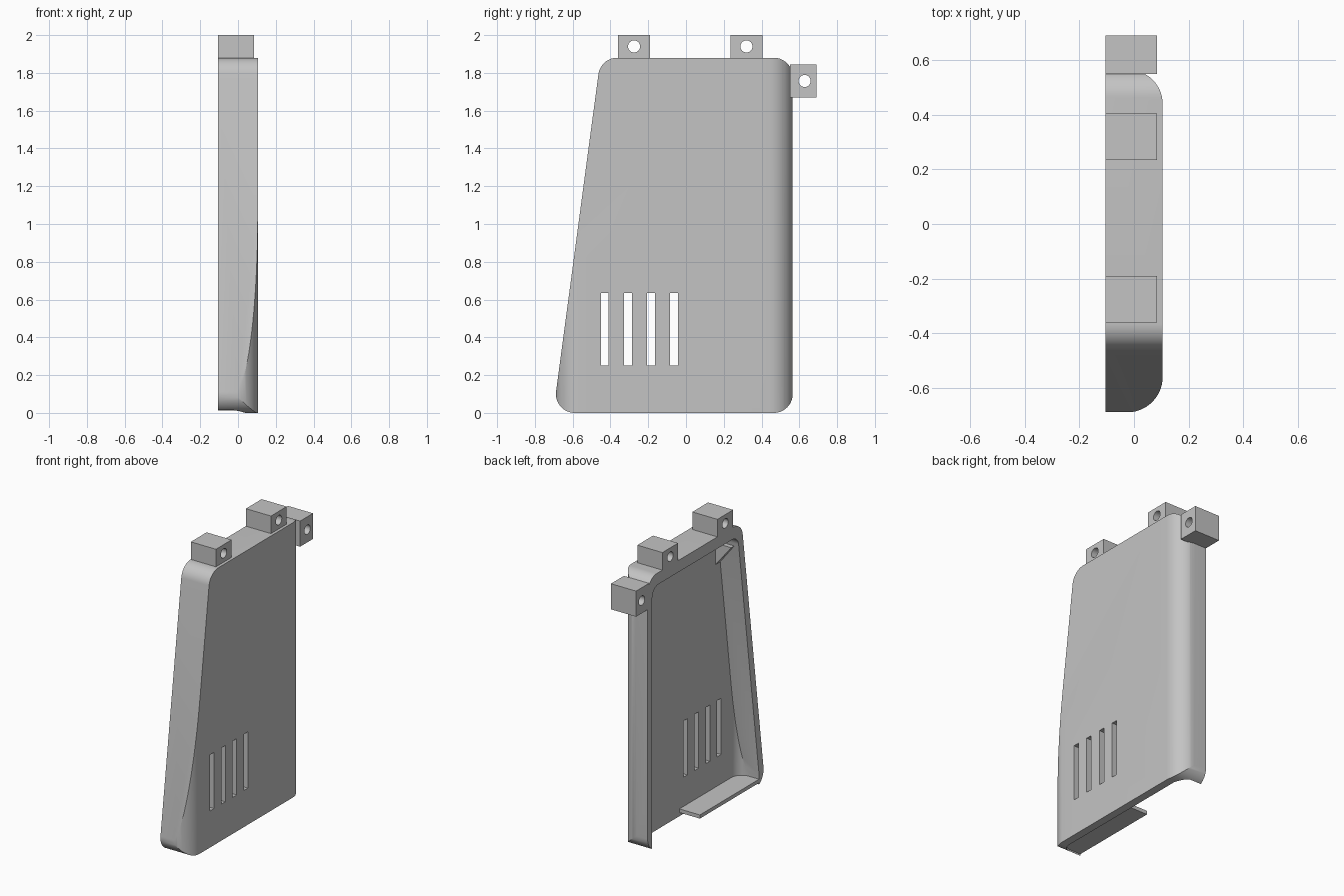
import bpy
import bmesh
import math
from mathutils import Vector

if "Cube" in bpy.data.objects:
    bpy.data.objects.remove(bpy.data.objects["Cube"], do_unlink=True)

grey = bpy.data.materials.new("plain_grey")
grey.use_nodes = True
GREY = (0.55, 0.55, 0.55, 1)
grey.diffuse_color = GREY
grey.node_tree.nodes["Principled BSDF"].inputs["Base Color"].default_value = GREY


def rounded(corners, steps=14):
    """Outline from (a, b, radius) corners, with each corner filleted."""
    points = []
    for i, (a, b, r) in enumerate(corners):
        here = Vector((a, b))
        if r == 0:
            points.append(here)
            continue
        before = (Vector(corners[i - 1][:2]) - here).normalized()
        after = (Vector(corners[(i + 1) % len(corners)][:2]) - here).normalized()
        half = before.angle(after) / 2
        centre = here + (before + after).normalized() * r / math.sin(half)
        start = here + before * r / math.tan(half) - centre
        end = here + after * r / math.tan(half) - centre
        for k in range(steps + 1):
            t = k / steps
            sweep = start.angle(end)
            points.append(centre + (start * math.sin((1 - t) * sweep)
                                    + end * math.sin(t * sweep)) / math.sin(sweep))
    return points


def prism(name, outline, axis, low, high):
    """Extrude an outline along x (outline in y, z), y (x, z) or z (x, y)."""
    place = {"x": lambda p: (low, p[0], p[1]),
             "y": lambda p: (p[0], low, p[1]),
             "z": lambda p: (p[0], p[1], low)}[axis]
    push = {"x": (1, 0, 0), "y": (0, 1, 0), "z": (0, 0, 1)}[axis]
    bm = bmesh.new()
    face = bm.faces.new([bm.verts.new(place(p)) for p in outline])
    side = bmesh.ops.extrude_face_region(bm, geom=[face])["geom"]
    moved = [v for v in side if isinstance(v, bmesh.types.BMVert)]
    bmesh.ops.translate(bm, verts=moved, vec=Vector(push) * (high - low))
    bmesh.ops.recalc_face_normals(bm, faces=bm.faces)
    mesh = bpy.data.meshes.new(name)
    bm.to_mesh(mesh)
    bm.free()
    mesh.materials.append(grey)
    obj = bpy.data.objects.new(name, mesh)
    bpy.context.collection.objects.link(obj)
    return obj


def box(name, x0, x1, y0, y1, z0, z1):
    return prism(name, [(y0, z0), (y1, z0), (y1, z1), (y0, z1)], "x", x0, x1)


def combine(obj, tool, operation):
    """Apply a boolean and discard the tool."""
    mod = obj.modifiers.new("cut", "BOOLEAN")
    mod.operation = operation
    mod.solver = "EXACT"
    mod.object = tool
    bpy.context.view_layer.objects.active = obj
    bpy.ops.object.modifier_apply(modifier=mod.name)
    bpy.data.objects.remove(tool, do_unlink=True)


def smooth(obj):
    bpy.ops.object.select_all(action="DESELECT")
    obj.select_set(True)
    bpy.context.view_layer.objects.active = obj
    bpy.ops.object.shade_smooth_by_angle(angle=math.radians(25))


# Outer body: side silhouette crossed with a plan that has two filleted edges
OPEN, FACE = -0.105, 0.105
cover = prism("cover_shell", rounded([
    (-0.703, 0, 0.1), (0.565, 0, 0.1), (0.565, 1.88, 0.1), (-0.452, 1.88, 0.1)]),
    "x", OPEN, FACE)
plan = prism("plan_cutter", rounded([
    (-0.3, -0.69, 0), (FACE, -0.69, 0.13), (FACE, 0.565, 0.125), (-0.3, 0.565, 0)]),
    "z", -0.2, 2.2)
combine(cover, plan, "INTERSECT")

# Hollow, open on the inner side and underneath
cavity = prism("cavity_cutter", rounded([
    (-0.664, -0.1, 0), (0.515, -0.1, 0), (0.515, 1.8, 0.07), (-0.411, 1.8, 0.07)]),
    "x", -0.25, 0.05)
inner_plan = prism("inner_plan_cutter", rounded([
    (-0.3, -0.64, 0), (0.05, -0.64, 0.08), (0.05, 0.515, 0.08), (-0.3, 0.515, 0)]),
    "z", -0.3, 2.3)
combine(cavity, inner_plan, "INTERSECT")
combine(cover, cavity, "DIFFERENCE")

# Row of vent slots
for i in range(4):
    y = -0.43 + i * 0.122
    combine(cover, box("slot_cutter", 0, 0.2, y - 0.021, y + 0.021, 0.25, 0.635),
            "DIFFERENCE")
smooth(cover)

# Half floor and corner latch inside the shell
box("inner_floor", OPEN, 0.06, -0.645, 0, 0.025, 0.05)
prism("inner_latch", [(0.06, 1.56), (0.06, 1.72), (-0.07, 1.72)], "y", -0.46, -0.39)

# Mounting lugs with a round hole through each
lugs = {"front_top_lug": (-0.36, -0.19, 1.87, 2.0, -0.275, 1.94),
        "back_top_lug": (0.235, 0.405, 1.87, 2.0, 0.32, 1.94),
        "back_lug": (0.55, 0.69, 1.67, 1.845, 0.628, 1.757)}
for name, (y0, y1, z0, z1, hy, hz) in lugs.items():
    lug = box(name, OPEN, 0.085, y0, y1, z0, z1)
    ring = [(hy + 0.032 * math.cos(a), hz + 0.032 * math.sin(a))
            for a in (math.tau * k / 32 for k in range(32))]
    combine(lug, prism("hole_cutter", ring, "x", -0.3, 0.3), "DIFFERENCE")
    smooth(lug)
